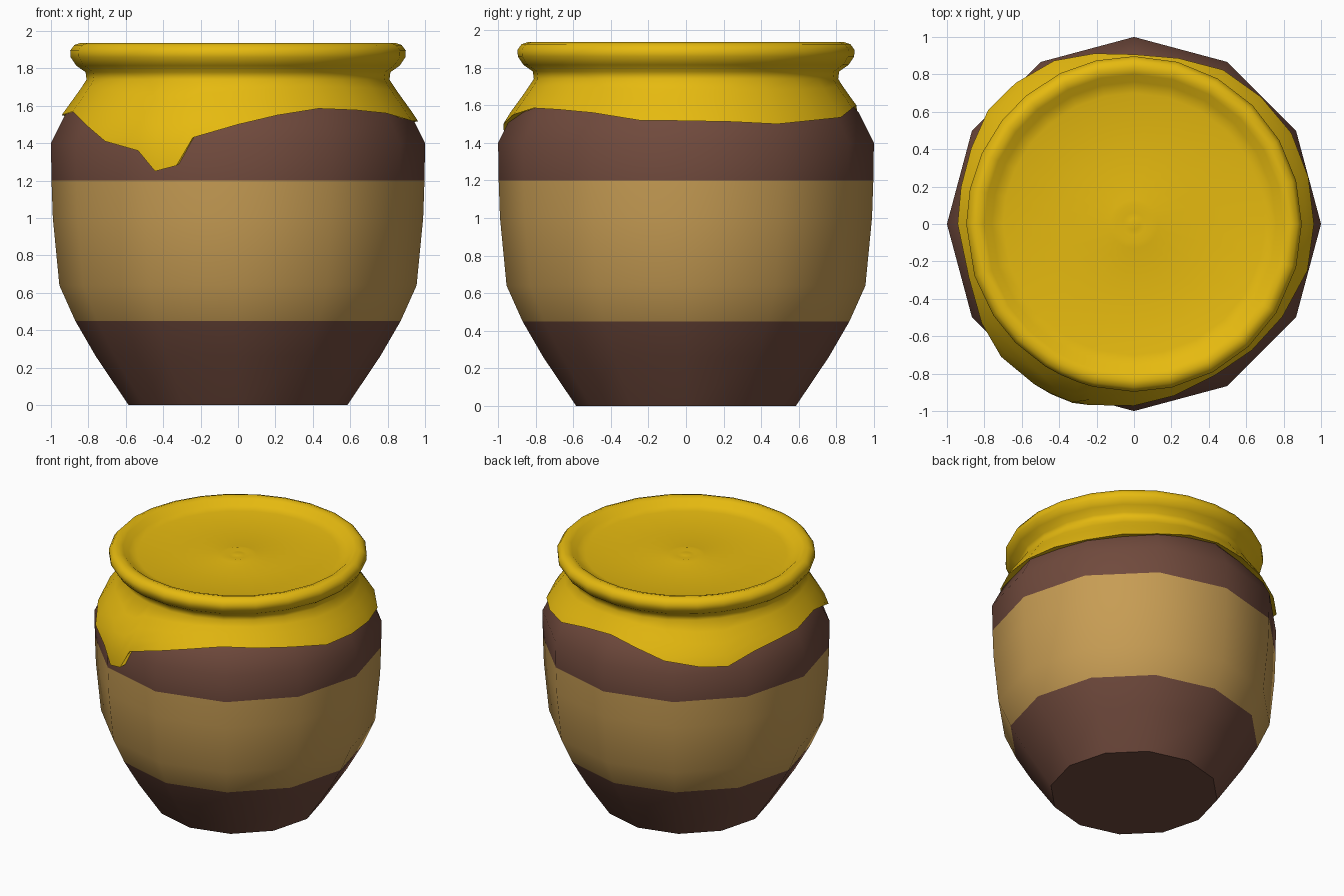
import bpy, bmesh, math

cube = bpy.data.objects.get("Cube")
if cube:
    bpy.data.objects.remove(cube, do_unlink=True)


def material(name, rgb):
    m = bpy.data.materials.new(name)
    m.use_nodes = True
    m.diffuse_color = (*rgb, 1)
    m.node_tree.nodes["Principled BSDF"].inputs["Base Color"].default_value = (*rgb, 1)
    return m


brown = material("dark brown clay", (0.162, 0.068, 0.046))
tan = material("tan band", (0.57, 0.335, 0.088))
yellow = material("golden honey", (0.79, 0.49, 0.005))


def point(radius, degrees, z):
    a = math.radians(degrees)
    return (radius * math.cos(a), radius * math.sin(a), z)


def loft(name, rings, mats, pick=lambda z: 0):
    """Bridge closed rings of points, cap both ends, shade smooth."""
    bm = bmesh.new()
    loops = [[bm.verts.new(p) for p in ring] for ring in rings]
    n = len(loops[0])
    for low, high in zip(loops, loops[1:]):
        for i in range(n):
            j = (i + 1) % n
            bm.faces.new((low[i], low[j], high[j], high[i]))
    bm.faces.new(loops[0][::-1])
    bm.faces.new(loops[-1])
    bmesh.ops.recalc_face_normals(bm, faces=bm.faces)
    for f in bm.faces:
        f.material_index = pick(f.calc_center_median().z)
    mesh = bpy.data.meshes.new(name)
    bm.to_mesh(mesh)
    bm.free()
    for m in mats:
        mesh.materials.append(m)
    obj = bpy.data.objects.new(name, mesh)
    bpy.context.collection.objects.link(obj)
    bpy.ops.object.select_all(action='DESELECT')
    obj.select_set(True)
    bpy.context.view_layer.objects.active = obj
    bpy.ops.object.shade_smooth_by_angle(angle=math.radians(52))
    return obj


def interpolate(table, z):
    for (z0, r0), (z1, r1) in zip(table, table[1:]):
        if z1 <= z <= z0:
            return r0 + (r1 - r0) * (z0 - z) / (z0 - z1)
    return table[-1][1]


# Twelve-sided clay pot with a tan band
BAND_LOW, BAND_HIGH = 0.45, 1.2
pot_profile = [(0.585, 0), (0.76, 0.26), (0.87, BAND_LOW), (0.955, 0.64), (0.99, 1.0),
               (0.997, BAND_HIGH), (1.0, 1.4), (0.92, 1.56), (0.78, 1.72)]
loft("pot", [[point(r, 30 * i, z) for i in range(12)] for r, z in pot_profile],
     [brown, tan], lambda z: int(BAND_LOW < z < BAND_HIGH))

# Honey: lower edge height around the pot (degrees, z), with one long drip
edge = [(-180, 1.55), (-162, 1.57), (-147, 1.50), (-135, 1.41), (-122, 1.36),
        (-116, 1.25), (-109, 1.28), (-104, 1.43), (-90, 1.50), (-77, 1.55),
        (-62, 1.585), (-47, 1.577), (-32, 1.56), (-15, 1.52), (0, 1.517),
        (15, 1.512), (30, 1.50), (45, 1.52), (60, 1.535), (75, 1.585),
        (90, 1.60), (103, 1.56), (116, 1.50), (130, 1.465), (142, 1.45),
        (155, 1.52), (168, 1.545)]
skirt = [(1.74, 0.81), (1.70, 0.835), (1.63, 0.885), (1.55, 0.943),
         (1.5, 0.972), (1.4, 1.008), (1.25, 1.012)]

# Underside of the lip, tucked into the pot
rings = [[point(interpolate(skirt, z) - 0.06, a, z + 0.015) for a, z in edge]]
# Draped skirt from the lip up to the neck
for t in (1, 0.94, 0.75, 0.5, 0.25, 0):
    ring = []
    for a, z in edge:
        height = 1.74 + (z - 1.74) * t
        ring.append(point(interpolate(skirt, height), a, height))
    rings.append(ring)
# Rolled rim, shallow dish and a small ripple in the middle
rim = [(0.815, 1.78), (0.865, 1.815), (0.895, 1.86), (0.897, 1.895), (0.875, 1.925),
       (0.84, 1.937), (0.80, 1.925), (0.76, 1.89), (0.70, 1.875), (0.4, 1.875),
       (0.13, 1.87), (0.1, 1.877), (0.06, 1.868), (0.03, 1.874)]
rings += [[point(r, a, z) for a, z0 in edge] for r, z in rim]
loft("honey", rings, [yellow])
